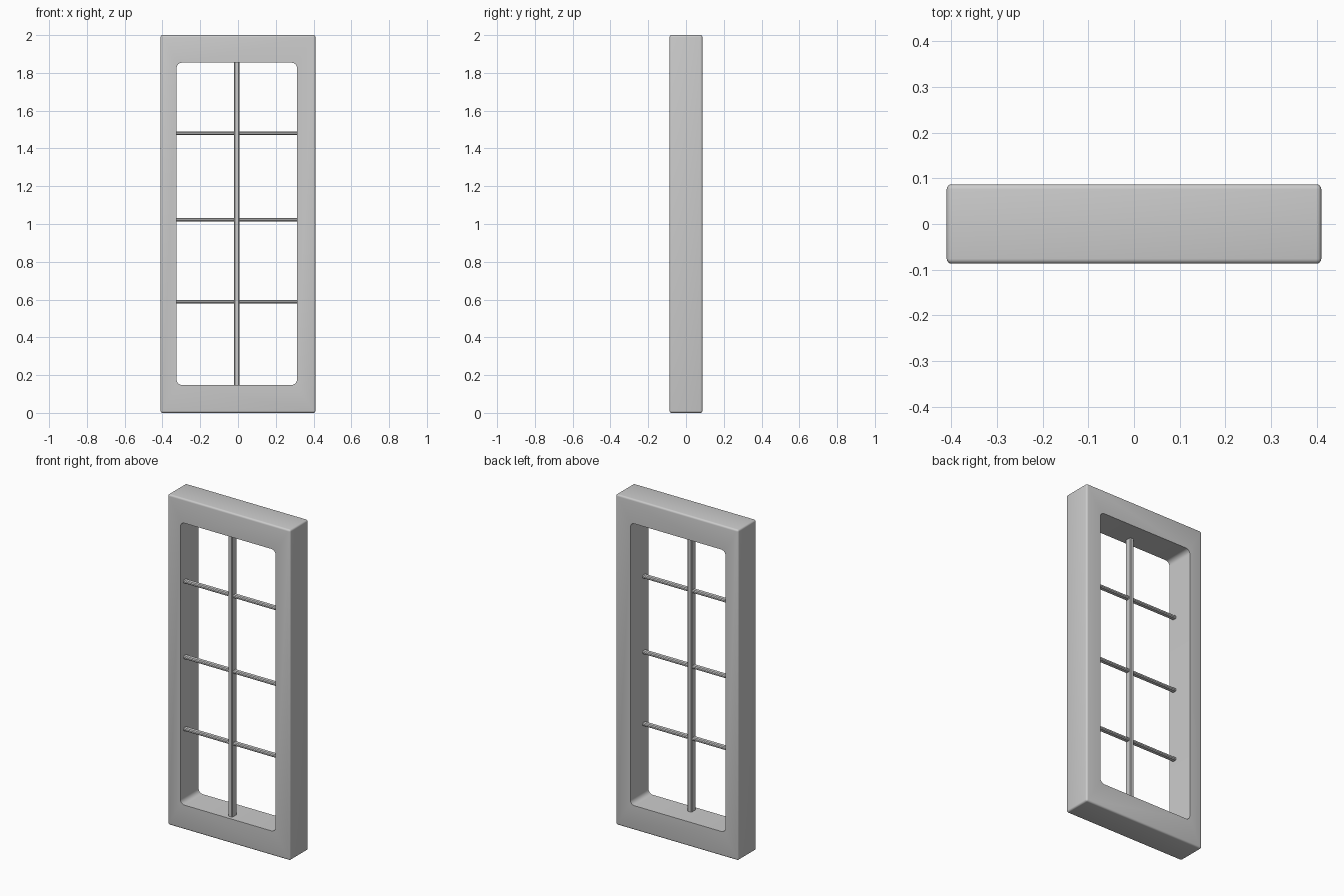
import bpy, bmesh
from mathutils import Vector

if "Cube" in bpy.data.objects:
    bpy.data.objects.remove(bpy.data.objects["Cube"])

# Opening limits and glazing bar depth
X0, X1, Z0, Z1 = -0.325, 0.312, 0.148, 1.854
XC = (X0 + X1) / 2
BAR_Y = -0.044


def box(name, lo, hi, bevel=0.0, segments=1, axis=None):
    """Box between two corners; bevels all edges or only those along one axis."""
    lo, hi = Vector(lo), Vector(hi)
    bm = bmesh.new()
    bmesh.ops.create_cube(bm, size=1)
    for v in bm.verts:
        v.co = Vector(a * b for a, b in zip(v.co, hi - lo)) + (lo + hi) / 2
    edges = [e for e in bm.edges if axis is None
             or abs((e.verts[0].co - e.verts[1].co).normalized()[axis]) > 0.9]
    if bevel:
        bmesh.ops.bevel(bm, geom=edges, offset=bevel, segments=segments,
                        profile=0.5, affect='EDGES')
    mesh = bpy.data.meshes.new(name)
    bm.to_mesh(mesh)
    bm.free()
    obj = bpy.data.objects.new(name, mesh)
    bpy.context.collection.objects.link(obj)
    return obj


def smooth(obj):
    bpy.ops.object.select_all(action='DESELECT')
    bpy.context.view_layer.objects.active = obj
    obj.select_set(True)
    bpy.ops.object.shade_smooth_by_angle(angle=0.6)


# Thick outer frame with softly rounded edges
frame = box("window_frame", (-0.41, -0.087, 0), (0.41, 0.087, 2), 0.011, 4)

# Rounded-corner opening cut through the frame
cutter = box("opening_cutter", (X0, -0.3, Z0), (X1, 0.3, Z1), 0.028, 6, axis=1)
cutter.hide_render = True
cut = frame.modifiers.new("opening", 'BOOLEAN')
cut.operation, cut.solver, cut.object = 'DIFFERENCE', 'EXACT', cutter
bpy.context.view_layer.objects.active = frame
bpy.ops.object.modifier_apply(modifier=cut.name)
bpy.data.objects.remove(cutter)
smooth(frame)

# Upright glazing bar
box("vertical_bar", (XC - 0.014, BAR_Y - 0.021, Z0 - 0.005),
    (XC + 0.014, BAR_Y + 0.021, Z1 + 0.005), 0.004, 1, axis=2)

# Three slim cross bars with chamfered edges
for i, z in enumerate((0.588, 1.023, 1.481)):
    box(f"cross_bar_{i + 1}", (X0 - 0.005, BAR_Y - 0.015, z - 0.009),
        (X1 + 0.005, BAR_Y + 0.015, z + 0.009), 0.005, 1, axis=0)
